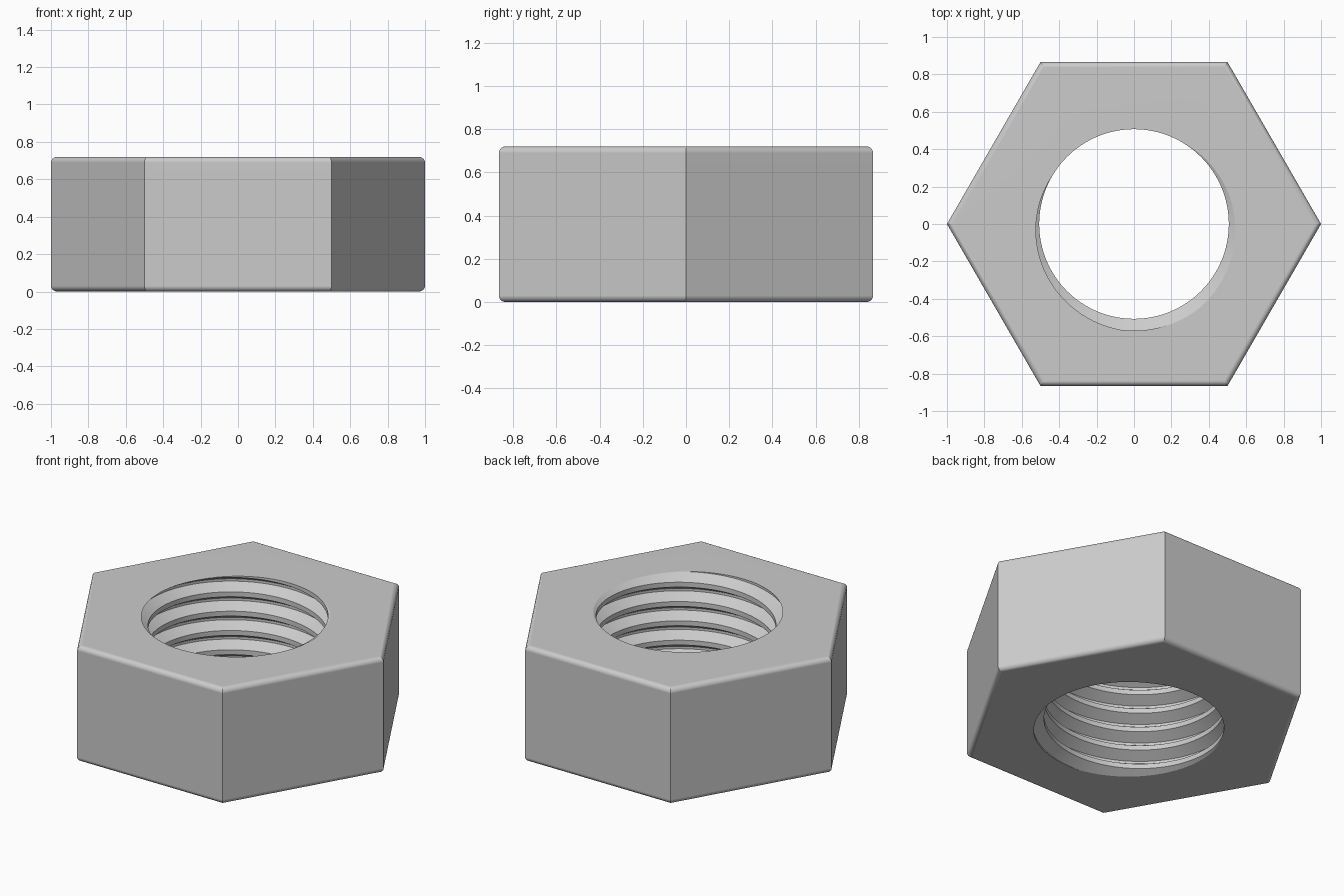
import bpy, bmesh, math
from math import cos, sin, pi, radians

cube = bpy.data.objects.get("Cube")
if cube:
    bpy.data.objects.remove(cube, do_unlink=True)

HEIGHT, BEVEL, BEVEL_STEPS = 0.72, 0.03, 5
PITCH, CREST_R, ROOT_R = 0.12, 0.507, 0.57
SEGMENTS = 96

steel = bpy.data.materials.new("steel_grey")
steel.use_nodes = True
colour = (0.6, 0.6, 0.6, 1)
steel.diffuse_color = colour
steel.node_tree.nodes["Principled BSDF"].inputs["Base Color"].default_value = colour

bm = bmesh.new()

# Internal thread: a helical strip with flat roots and crests
section = [(-1 / 16, ROOT_R), (1 / 16, ROOT_R), (3 / 8, CREST_R), (5 / 8, CREST_R)]
start = HEIGHT - PITCH * 285 / 360
first = -math.ceil(start / PITCH) - 2
rows = [(start + PITCH * (k + t), r) for k in range(first, 4) for t, r in section]
grid = []
for i in range(SEGMENTS):
    a = 2 * pi * i / SEGMENTS
    rise = PITCH * i / SEGMENTS
    grid.append([bm.verts.new((r * cos(a), r * sin(a), z + rise)) for z, r in rows])
for i in range(SEGMENTS):
    last = i == SEGMENTS - 1
    nxt = grid[0][len(section):] if last else grid[i + 1]
    for j in range(min(len(nxt), len(rows)) - 1):
        bm.faces.new((grid[i][j], nxt[j], nxt[j + 1], grid[i][j + 1]))

# Trim the thread flush with the top and bottom
for z, up in ((0, -1), (HEIGHT, 1)):
    bmesh.ops.bisect_plane(bm, geom=bm.verts[:] + bm.edges[:] + bm.faces[:], dist=1e-6,
                           plane_co=(0, 0, z), plane_no=(0, 0, up), clear_outer=True)
bmesh.ops.remove_doubles(bm, verts=bm.verts[:], dist=1e-5)

# Hexagonal body with rounded top and bottom rims
arc = [BEVEL * (1 - cos(pi / 2 * s / BEVEL_STEPS)) for s in range(BEVEL_STEPS + 1)]
lower = [(inset, z) for inset, z in zip(arc[::-1], [BEVEL - BEVEL * sin(pi / 2 * s / BEVEL_STEPS)
                                                for s in range(BEVEL_STEPS, -1, -1)])]
profile = lower + [(inset, HEIGHT - z) for inset, z in reversed(lower)]
rings = []
for inset, z in profile:
    r = 1 - inset / cos(pi / 6)
    rings.append([bm.verts.new((r * cos(k * pi / 3), r * sin(k * pi / 3), z)) for k in range(6)])
for a, b in zip(rings, rings[1:]):
    for k in range(6):
        n = (k + 1) % 6
        bm.faces.new((a[k], a[n], b[n], b[k]))

# Flat end faces between the hexagon and the threaded hole
rim = [e for e in bm.edges if e.is_boundary]
for z in (0, HEIGHT):
    loop = [e for e in rim if all(abs(v.co.z - z) < 1e-4 for v in e.verts)]
    bmesh.ops.triangle_fill(bm, use_beauty=True, edges=loop, normal=(0, 0, 1 if z else -1))

# Smooth shading with crisp corners and thread edges
bmesh.ops.recalc_face_normals(bm, faces=bm.faces[:])
for f in bm.faces:
    f.smooth = True
for e in bm.edges:
    e.smooth = e.calc_face_angle(0) < radians(25)

mesh = bpy.data.meshes.new("hex_nut")
bm.to_mesh(mesh)
bm.free()
mesh.materials.append(steel)
nut = bpy.data.objects.new("hex_nut", mesh)
bpy.context.collection.objects.link(nut)
weighted = nut.modifiers.new("face_weighting", "WEIGHTED_NORMAL")
weighted.keep_sharp = True
